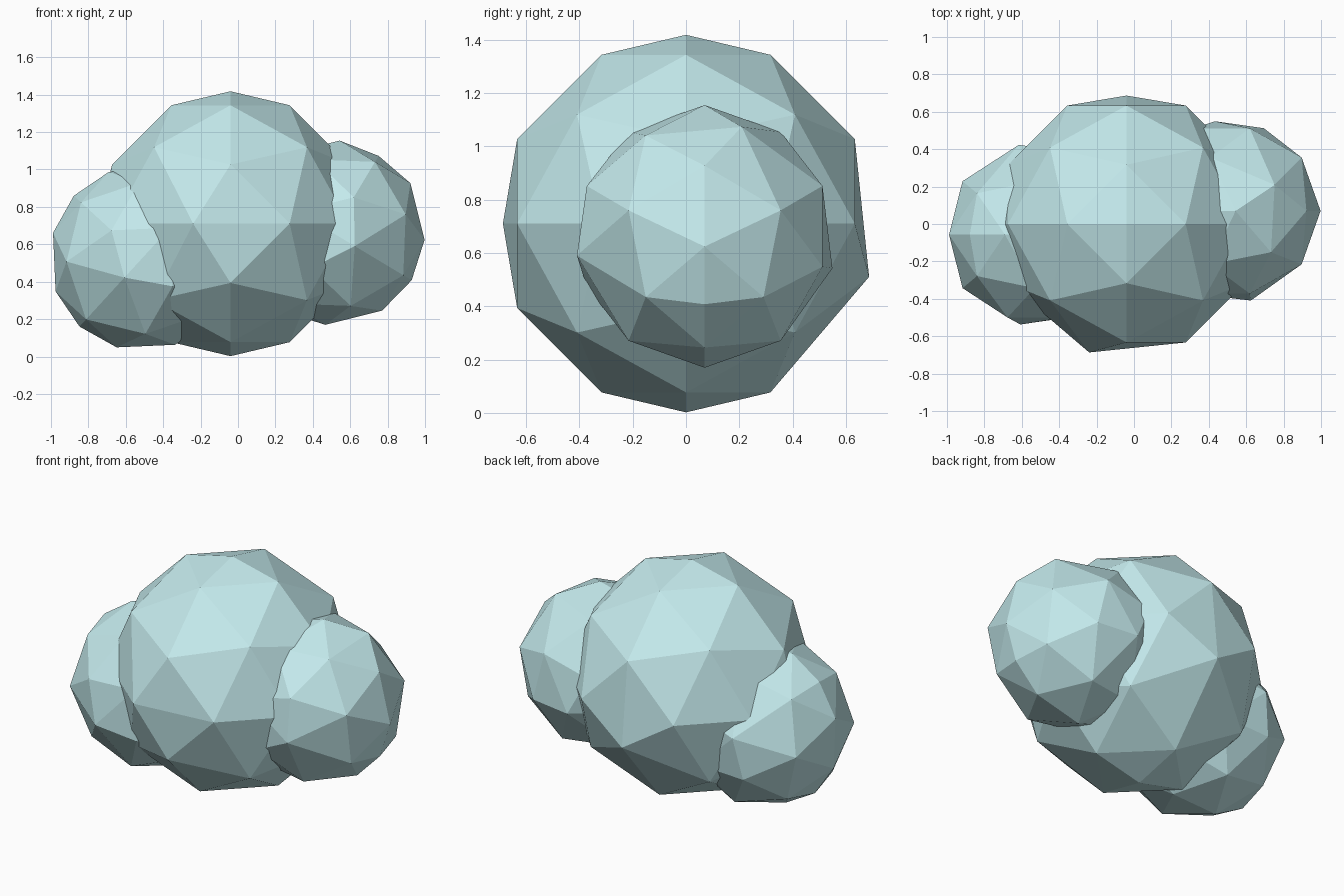
import bpy, bmesh
from math import radians
from mathutils import Vector, Matrix

if "Cube" in bpy.data.objects:
    bpy.data.objects.remove(bpy.data.objects["Cube"])

mat = bpy.data.materials.new("pale_teal")
mat.diffuse_color = (0.55, 0.82, 0.84, 1)
mat.use_nodes = True
mat.node_tree.nodes["Principled BSDF"].inputs["Base Color"].default_value = mat.diffuse_color


def lump(name, centre, radius, tilt, merges):
    """Low-poly ball: octahedron with each edge cut in three, pushed onto a sphere.
    merges: (pole, side) pairs whose pole is fused with its neighbour on that side."""
    steps = range(-3, 4)
    grid = {(i, j, k) for i in steps for j in steps for k in steps
            if abs(i) + abs(j) + abs(k) == 3}
    extra = []
    for pole, side in merges:
        p, s = Vector(pole), Vector(side)
        grid.discard(tuple(int(c) for c in 3 * p))
        grid.discard(tuple(int(c) for c in 2 * p + s))
        extra.append(0.97 * p + 0.282 * s)
    points = [Vector(g).normalized() for g in sorted(grid)] + extra

    bm = bmesh.new()
    for p in points:
        bm.verts.new(p * radius)
    bmesh.ops.convex_hull(bm, input=bm.verts[:])
    bmesh.ops.transform(bm, matrix=Matrix.Rotation(radians(tilt), 4, 'Y'), verts=bm.verts)
    bmesh.ops.recalc_face_normals(bm, faces=bm.faces[:])
    mesh = bpy.data.meshes.new(name)
    bm.to_mesh(mesh)
    bm.free()
    mesh.materials.append(mat)
    obj = bpy.data.objects.new(name, mesh)
    obj.location = centre
    bpy.context.collection.objects.link(obj)
    return obj


X, Y, Z = (1, 0, 0), (0, 1, 0), (0, 0, 1)
NX, NY, NZ = (-1, 0, 0), (0, -1, 0), (0, 0, -1)

# large central lump
lump("main_lump", (-0.04, 0, 0.71), 0.708, 0, [(NY, NX), (Y, NZ)])
# smaller lump on the right, tilted
lump("right_lump", (0.505, 0.07, 0.662), 0.494, 31, [(NY, X), (Y, NZ), (Z, Y)])
# smaller lump on the left, lower
lump("left_lump", (-0.513, -0.057, 0.525), 0.495, 42.5, [(NY, NZ), (Y, NX)])
